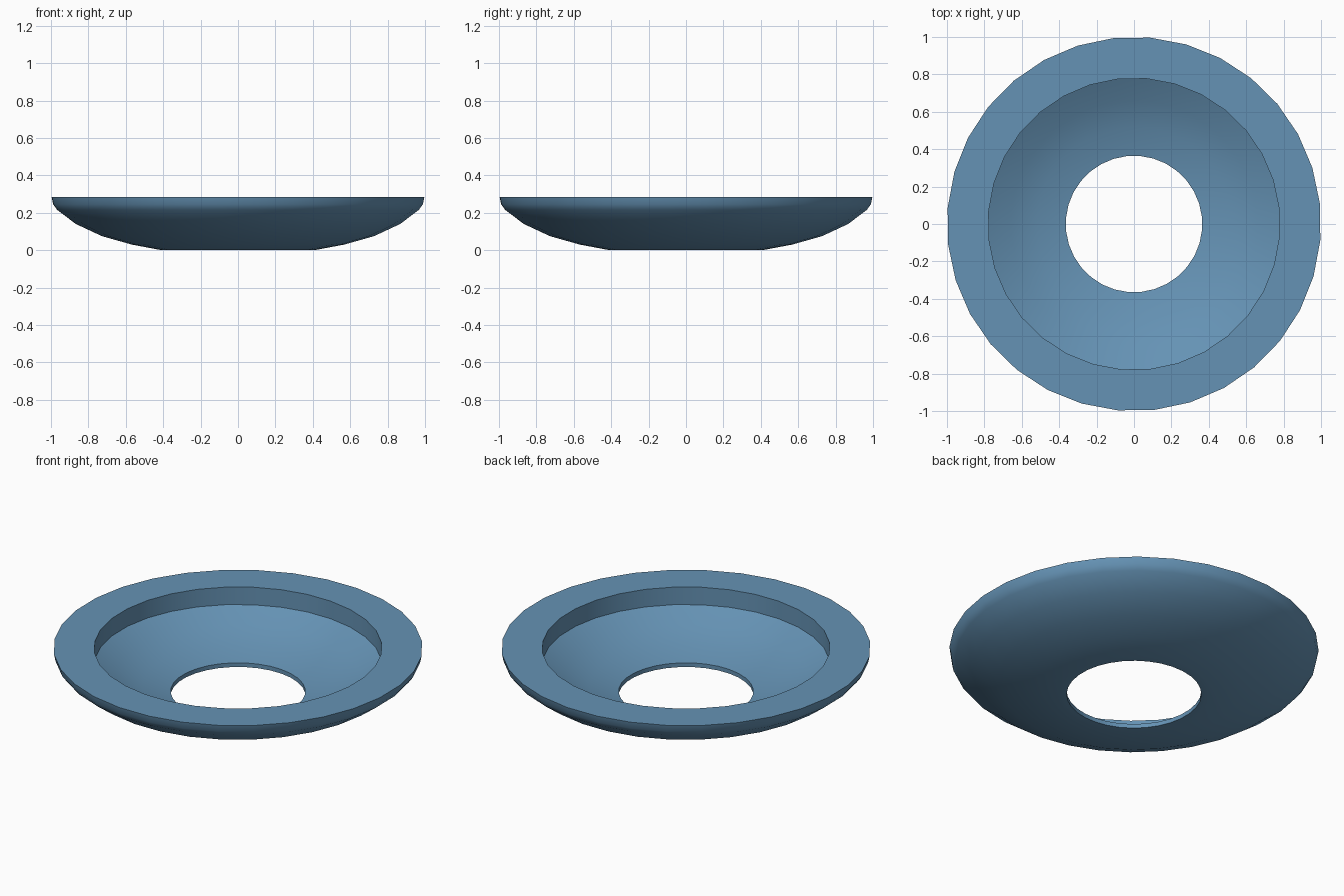
import bpy, bmesh, math

if "Cube" in bpy.data.objects:
    bpy.data.objects.remove(bpy.data.objects["Cube"])

SIDES = 32
TURN = math.radians(360 / SIDES / 2 + 0.65)

# closed cross-section (radius, height): underside, rim, vertical step, inner bowl
PROFILE = [
    (0.365, 0.003), (0.41, 0.003), (0.57, 0.03), (0.73, 0.075), (0.87, 0.14),
    (0.97, 0.215), (0.992, 0.245), (1.0, 0.285),
    (0.78, 0.285), (0.78, 0.18),
    (0.66, 0.115), (0.52, 0.058), (0.365, 0.025),
]
PROFILE[0] = (0.365, 0.0)
PROFILE[1] = (0.41, 0.0)

blue = bpy.data.materials.new("steel blue")
blue.diffuse_color = (0.13, 0.29, 0.46, 1)
blue.use_nodes = True
blue.node_tree.nodes["Principled BSDF"].inputs["Base Color"].default_value = blue.diffuse_color

# spin the cross-section into a ring-shaped dish
bm = bmesh.new()
rings = []
for i in range(SIDES):
    a = TURN + 2 * math.pi * i / SIDES
    rings.append([bm.verts.new((r * math.cos(a), r * math.sin(a), z)) for r, z in PROFILE])
n = len(PROFILE)
for i in range(SIDES):
    p, q = rings[i], rings[(i + 1) % SIDES]
    for j in range(n):
        k = (j + 1) % n
        bm.faces.new((p[j], q[j], q[k], p[k]))
bmesh.ops.recalc_face_normals(bm, faces=bm.faces)

mesh = bpy.data.meshes.new("dish_ring")
bm.to_mesh(mesh)
bm.free()
mesh.materials.append(blue)
dish = bpy.data.objects.new("dish_ring", mesh)
bpy.context.collection.objects.link(dish)

# smooth curves, crisp rim and step edges
bpy.context.view_layer.objects.active = dish
dish.select_set(True)
bpy.ops.object.shade_smooth_by_angle(angle=math.radians(40))
